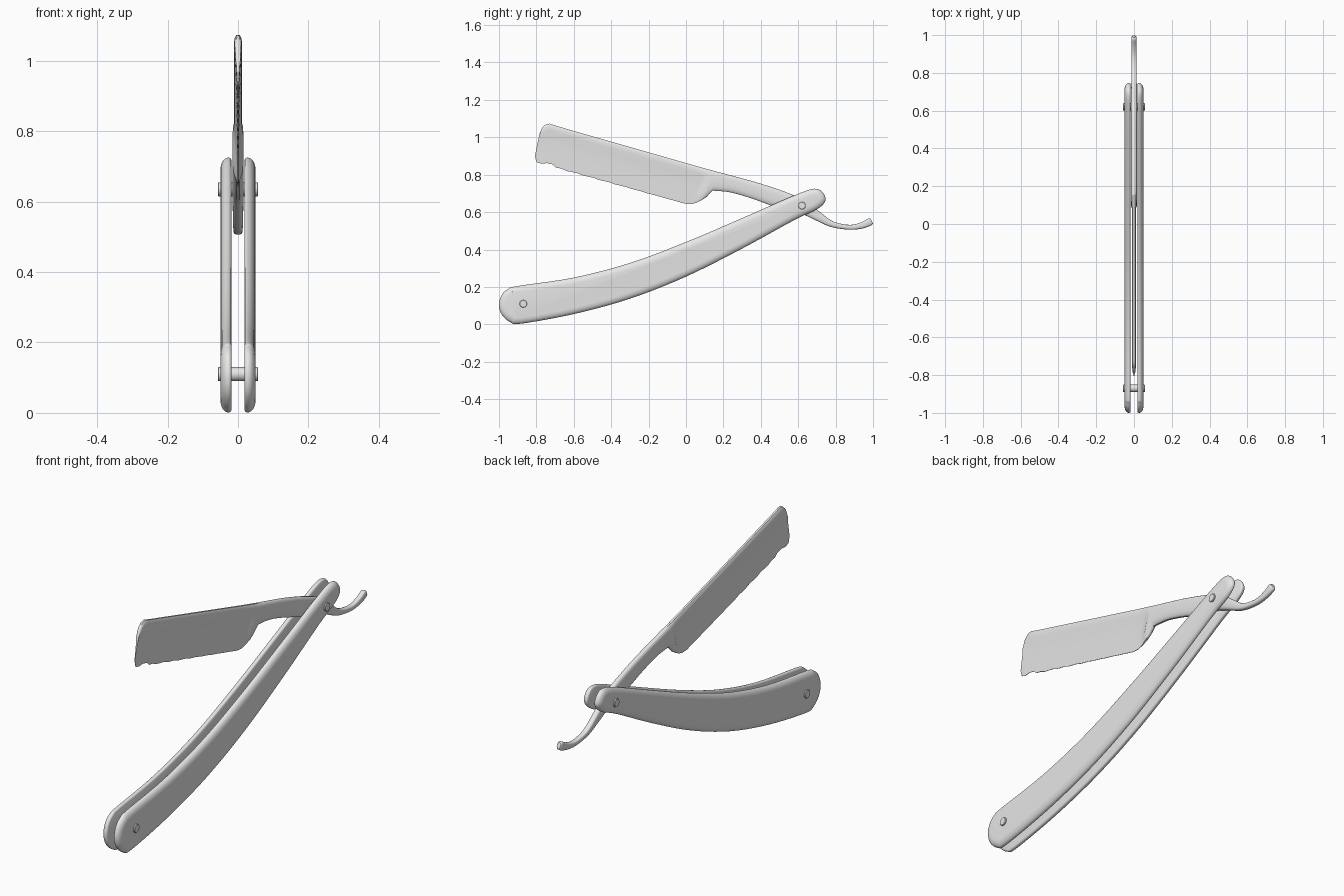
import bpy, bmesh, math
from mathutils import Vector

cube = bpy.data.objects.get("Cube")
if cube:
    bpy.data.objects.remove(cube, do_unlink=True)

steel = bpy.data.materials.new("grey_steel")
GREY = (0.8, 0.8, 0.8, 1)
steel.use_nodes = True
steel.diffuse_color = GREY
steel.node_tree.nodes["Principled BSDF"].inputs["Base Color"].default_value = GREY


def finish(name, bm, angle):
    """Turn a bmesh into a shaded object."""
    bmesh.ops.recalc_face_normals(bm, faces=bm.faces[:])
    mesh = bpy.data.meshes.new(name)
    bm.to_mesh(mesh)
    bm.free()
    mesh.materials.append(steel)
    obj = bpy.data.objects.new(name, mesh)
    bpy.context.collection.objects.link(obj)
    bpy.ops.object.select_all(action='DESELECT')
    obj.select_set(True)
    bpy.context.view_layer.objects.active = obj
    bpy.ops.object.shade_smooth_by_angle(angle=math.radians(angle))
    return obj


def loft(name, rings, angle):
    """Skin closed rings of equal length and cap both ends."""
    bm = bmesh.new()
    loops = [[bm.verts.new(p) for p in ring] for ring in rings]
    n = len(loops[0])
    for a, b in zip(loops, loops[1:]):
        for i in range(n):
            j = (i + 1) % n
            bm.faces.new((a[i], a[j], b[j], b[i]))
    bm.faces.new(loops[0])
    bm.faces.new(loops[-1])
    return finish(name, bm, angle)


def smooth(points, steps, closed=False):
    """Catmull-Rom curve through tuples of any length."""
    pts = [Vector(p) for p in points]
    n = len(pts)
    get = (lambda i: pts[i % n]) if closed else (lambda i: pts[min(max(i, 0), n - 1)])
    out = []
    for i in range(n if closed else n - 1):
        a, b, c, d = (get(i + k) for k in (-1, 0, 1, 2))
        for s in range(steps):
            t = s / steps
            out.append(0.5 * (2 * b + (c - a) * t + (2 * a - 5 * b + 4 * c - d) * t ** 2
                              + (3 * b - a - 3 * c + d) * t ** 3))
    return out if closed else out + [pts[-1]]


# Handle scales: curved outline, thick soft outer rim and small inner rim
outline = smooth([
    (-0.9, 0.205), (-0.6, 0.25), (-0.3, 0.328), (0, 0.44), (0.3, 0.568), (0.58, 0.69),
    (0.685, 0.725), (0.731, 0.705), (0.745, 0.66), (0.7, 0.615), (0.58, 0.558),
    (0.3, 0.405), (0, 0.255), (-0.3, 0.137), (-0.6, 0.055), (-0.88, 0.004),
    (-0.94, 0.012), (-0.985, 0.052), (-1, 0.105), (-0.985, 0.158), (-0.95, 0.19)],
    5, closed=True)


def inset(dist):
    n = len(outline)
    result = []
    for i, p in enumerate(outline):
        tangent = (outline[(i + 1) % n] - outline[i - 1]).normalized()
        result.append(p + Vector((tangent.y, -tangent.x)) * dist)
    return result


rim = [(0.018, 0.008), (0.02, 0.003), (0.025, 0)]
rim += [(0.028 + 0.022 * math.sin(a), 0.035 * (1 - math.cos(a)))
        for a in (k * math.pi / 14 for k in range(8))]
for side, name in ((1, "left_scale"), (-1, "right_scale")):
    loft(name, [[(side * x, p.x, p.y) for p in inset(d)] for x, d in rim], 40)

# Pivot pin and end pin
for name, y, z in (("pivot_pin", 0.62, 0.635), ("end_pin", -0.87, 0.11)):
    rings = [[(x, y + r * math.cos(a), z + r * math.sin(a))
              for a in (k * math.tau / 20 for k in range(20))]
             for x, r in ((-0.057, 0.018), (-0.055, 0.02), (0.055, 0.02), (0.057, 0.018))]
    loft(name, rings, 30)

# Cross-sections from spine to edge: ground blade and rounded tang
DEPTH = [0, 0.03, 0.08, 0.16, 0.3, 0.5, 0.75, 0.9, 0.97, 1]
BLADE = [0.45, 0.8, 1, 0.95, 0.65, 0.4, 0.25, 0.18, 0.15, 0.1]
TANG = [0.3, 0.58, 0.8, 0.93, 1, 1, 0.96, 0.75, 0.5, 0.3]


def section(station):
    """Station: spine y, z, edge y, z, half thickness, tang blend."""
    ty, tz, by, bz, half, blend = station
    top, bottom = Vector((0, ty, tz)), Vector((0, by, bz))
    sides = []
    for t, b, g in zip(DEPTH, BLADE, TANG):
        w = half * (b + (g - b) * min(max(blend, 0), 1))
        sides.append((top.lerp(bottom, t), Vector((w, 0, 0))))
    return [p + w for p, w in sides] + [p - w for p, w in reversed(sides)]


toe = [(-0.783, 1.02, -0.808, 0.9, 0.007, 0), (-0.768, 1.053, -0.8, 0.868, 0.009, 0),
       (-0.75, 1.069, -0.775, 0.859, 0.01, 0), (-0.73, 1.073, -0.745, 0.862, 0.011, 0),
       (-0.705, 1.065, -0.713, 0.855, 0.011, 0)]
# Cutting edge with a slight waviness
edge = []
for k in range(25):
    t = k / 24
    wave = 0.003 * math.sin(k * 2.1) * (1 - t)
    edge.append((-0.69 + 0.74 * t, 1.06 - 0.212 * t, -0.695 + 0.69 * t,
                 0.838 - 0.193 * t + wave, 0.011, 0))
# Heel shoulder, where the grind steps up to the tang
heel = [(0.1, 0.834, 0.03, 0.643, 0.012, 0), (0.115, 0.83, 0.058, 0.651, 0.014, 0.1),
        (0.13, 0.826, 0.083, 0.663, 0.016, 1), (0.145, 0.822, 0.11, 0.681, 0.016, 1)]
# Tang and curled tail
tang = smooth([
    (0.17, 0.815, 0.142, 0.715, 0.016, 1), (0.25, 0.794, 0.24, 0.705, 0.016, 1),
    (0.38, 0.758, 0.36, 0.67, 0.016, 1), (0.52, 0.712, 0.485, 0.625, 0.016, 1),
    (0.63, 0.665, 0.6, 0.598, 0.016, 1), (0.72, 0.597, 0.69, 0.558, 0.015, 1),
    (0.79, 0.549, 0.775, 0.521, 0.014, 1), (0.875, 0.532, 0.875, 0.506, 0.013, 1),
    (0.935, 0.545, 0.945, 0.513, 0.013, 1), (0.975, 0.566, 0.992, 0.53, 0.013, 1),
    (0.988, 0.564, 0.999, 0.541, 0.009, 1)], 4)
loft("blade_and_tang", [section(s) for s in toe + edge + heel + tang], 35)
